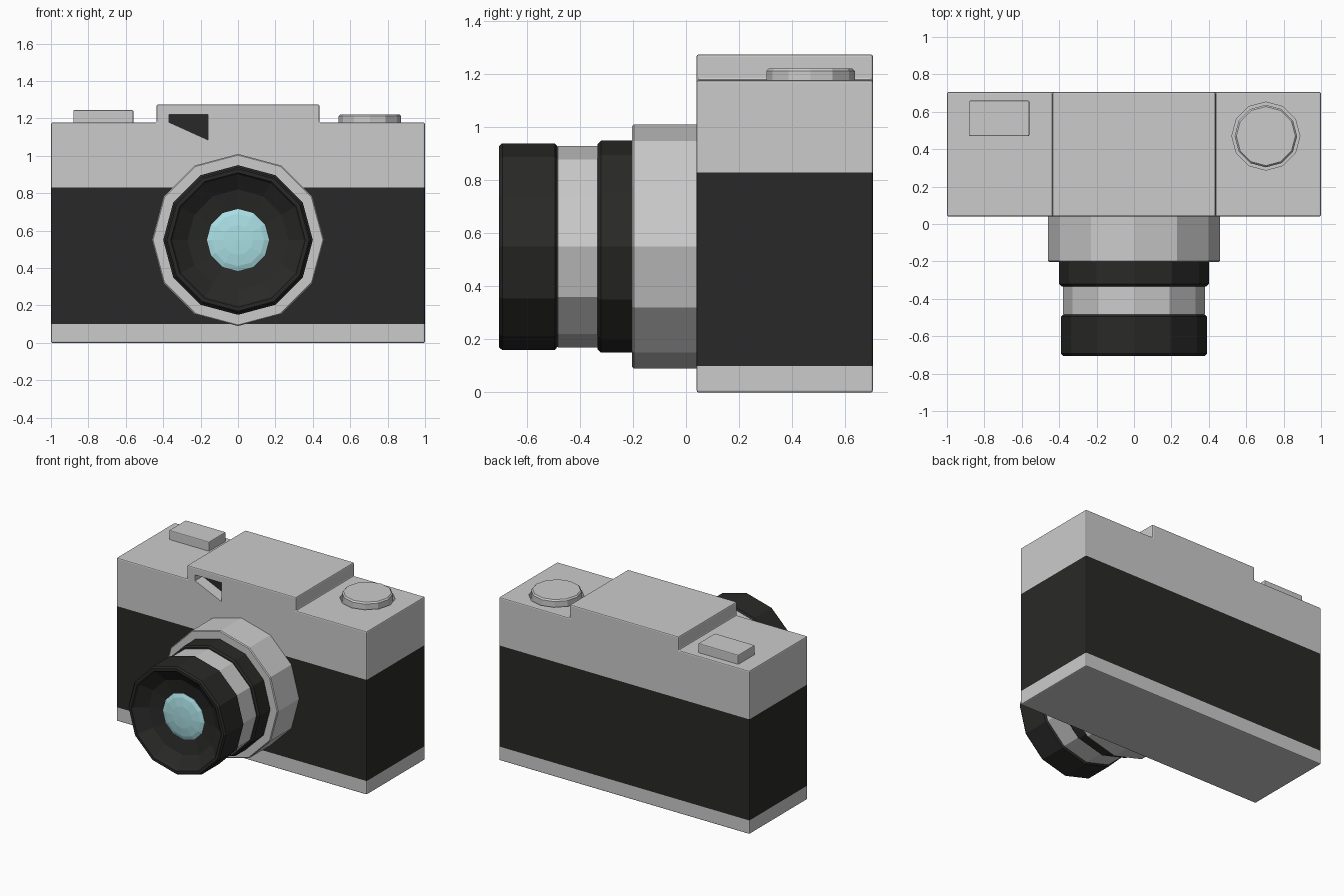
import bpy, bmesh
from math import sin, cos, pi

if "Cube" in bpy.data.objects:
    bpy.data.objects.remove(bpy.data.objects["Cube"])

SIDES = 12
LENS_Z = 0.55
Y0, Y1 = 0.04, 0.705


def material(name, rgb):
    m = bpy.data.materials.new(name)
    m.diffuse_color = (*rgb, 1)
    m.use_nodes = True
    m.node_tree.nodes["Principled BSDF"].inputs["Base Color"].default_value = m.diffuse_color
    return m


black = material("black", (0.022, 0.022, 0.021))
glass = material("glass", (0.40, 0.74, 0.78))


def finish(bm, name, mat=None):
    bmesh.ops.recalc_face_normals(bm, faces=bm.faces)
    me = bpy.data.meshes.new(name)
    bm.to_mesh(me)
    bm.free()
    ob = bpy.data.objects.new(name, me)
    bpy.context.collection.objects.link(ob)
    if mat:
        me.materials.append(mat)
    return ob


def extrude_xz(name, pts, y0, y1, mat=None, bevel=0.0, seams=()):
    """Extrude an x-z outline along y; edges lying in a seam height stay sharp."""
    bm = bmesh.new()
    f = bm.faces.new([bm.verts.new((x, y0, z)) for x, z in pts])
    r = bmesh.ops.extrude_face_region(bm, geom=[f])
    for v in r["geom"]:
        if isinstance(v, bmesh.types.BMVert):
            v.co.y = y1
    bmesh.ops.recalc_face_normals(bm, faces=bm.faces)
    if bevel:
        edges = [e for e in bm.edges
                 if not any(all(abs(v.co.z - s) < 1e-4 for v in e.verts) for s in seams)]
        bmesh.ops.bevel(bm, geom=edges, offset=bevel, segments=2, profile=0.5, affect='EDGES')
    return finish(bm, name, mat)


def box(name, x0, x1, y0, y1, z0, z1, **kw):
    return extrude_xz(name, [(x0, z0), (x1, z0), (x1, z1), (x0, z1)], y0, y1, **kw)


def lathe(name, profile, place, mat=None):
    """Revolve (radius, along) points; radius 0 closes the end to a point."""
    bm = bmesh.new()
    rings = []
    for r, t in profile:
        n = SIDES if r else 1
        rings.append([bm.verts.new(place(r * cos(2 * pi * i / SIDES), r * sin(2 * pi * i / SIDES), t))
                      for i in range(n)])
    for a, b in zip(rings, rings[1:]):
        for i in range(SIDES):
            j = (i + 1) % SIDES
            vs = [a[i % len(a)], a[j % len(a)], b[j % len(b)], b[i % len(b)]]
            bm.faces.new(list(dict.fromkeys(vs)))
    return finish(bm, name, mat)


def lens_place(u, v, t):
    return (u, t, LENS_Z + v)


def knob_place(u, v, t):
    return (0.705 + u, 0.47 + v, t)


def barrel(name, r, back, front, mat=None, b=0.012):
    return lathe(name, [(0, back), (r - b, back), (r, back - b), (r, front + b),
                        (r - b, front), (0, front)], lens_place, mat)


def cut(target, cutter):
    m = target.modifiers.new("cut", 'BOOLEAN')
    m.operation, m.object, m.solver = 'DIFFERENCE', cutter, 'EXACT'
    cutter.hide_render = True
    cutter.hide_set(True)


# body: base plate, dark grip band, top cover with raised hump
box("base_plate", -1, 1, Y0, Y1, 0, 0.10, bevel=0.008, seams=(0.10,))
box("grip_band", -1, 1, Y0, Y1, 0.10, 0.83, mat=black, bevel=0.008, seams=(0.10, 0.83))
cover = extrude_xz("top_cover", [(-1, 0.83), (1, 0.83), (1, 1.178), (0.435, 1.178), (0.435, 1.275),
                                 (-0.435, 1.275), (-0.435, 1.178), (-1, 1.178)],
                   Y0, Y1, bevel=0.008, seams=(0.83,))

# viewfinder recess with dark window
window = [(-0.37, 1.18), (-0.16, 1.085), (-0.16, 1.222), (-0.37, 1.222)]
cut(cover, extrude_xz("viewfinder_cutter", window, -0.05, 0.13))
extrude_xz("viewfinder_window", window, 0.125, 0.14, mat=black)

# round dial sitting in a shallow well, and shutter button
cut(cover, lathe("dial_well_cutter", [(0, 1.14), (0.182, 1.14), (0.182, 1.3), (0, 1.3)], knob_place))
lathe("dial", [(0, 1.13), (0.167, 1.13), (0.167, 1.212), (0.158, 1.222), (0, 1.222)], knob_place)
box("shutter_button", -0.88, -0.56, 0.47, 0.66, 1.16, 1.245, bevel=0.006)

# lens barrel rings from the body forward
barrel("lens_mount", 0.46, 0.06, -0.203, b=0.006)
barrel("aperture_ring", 0.40, -0.19, -0.333, black)
barrel("barrel_ring", 0.38, -0.32, -0.495)

# hollow front ring with stepped cone, and domed glass
lathe("focus_ring", [(0, -0.48), (0.378, -0.485), (0.39, -0.495), (0.39, -0.693), (0.38, -0.705),
                     (0.36, -0.705), (0.35, -0.69), (0.27, -0.635), (0.165, -0.615), (0, -0.615)],
      lens_place, black)
lathe("front_glass", [(0, -0.60), (0.166, -0.60), (0.166, -0.618), (0.14, -0.628),
                      (0.08, -0.637), (0, -0.64)], lens_place, glass)
